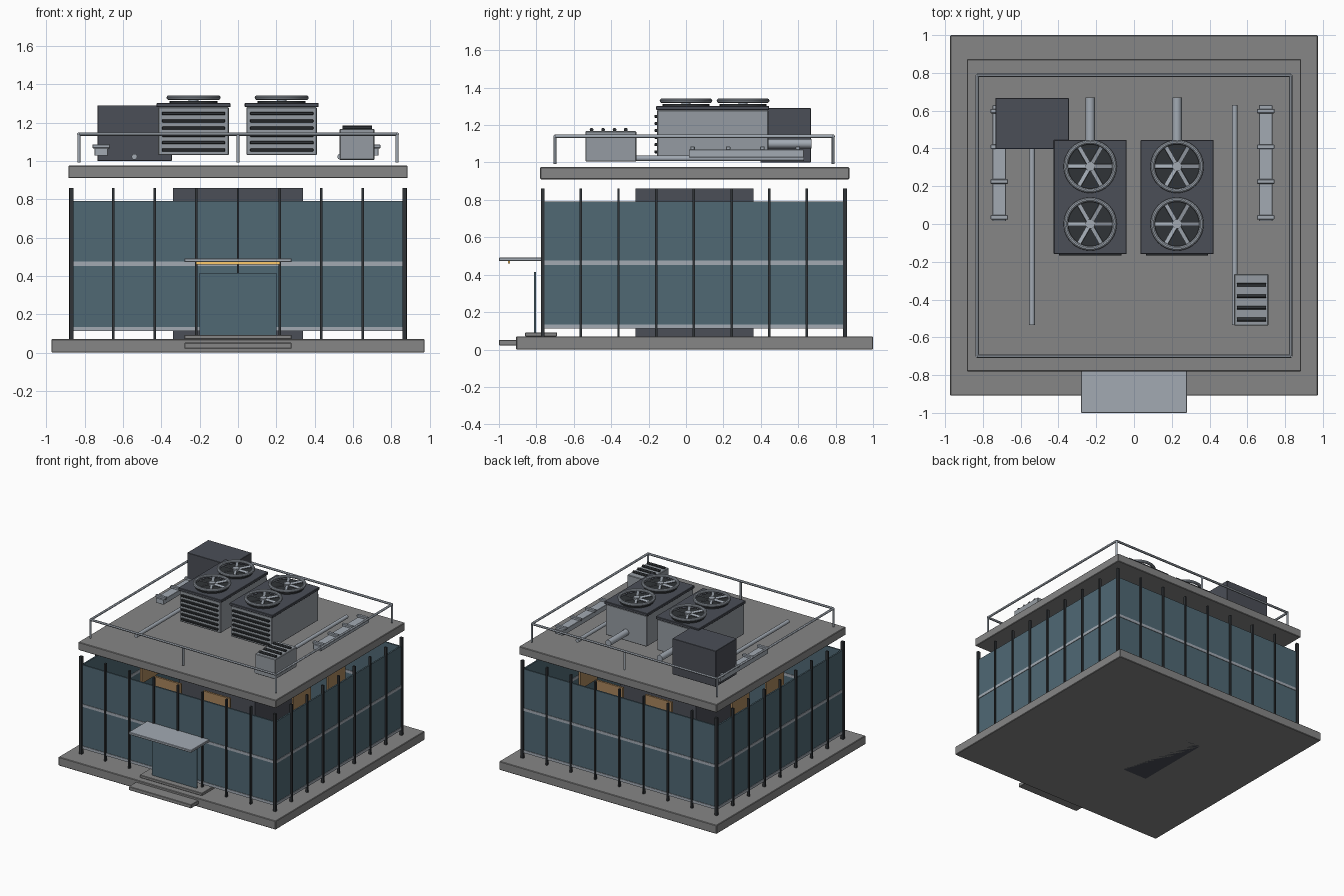
import bpy, math
from mathutils import Vector

if "Cube" in bpy.data.objects:
    bpy.data.objects.remove(bpy.data.objects["Cube"])


def mat(name, r, g, b):
    m = bpy.data.materials.new(name)
    m.diffuse_color = (r, g, b, 1)
    m.use_nodes = True
    m.node_tree.nodes["Principled BSDF"].inputs["Base Color"].default_value = m.diffuse_color
    return m


CONCRETE = mat("concrete", .24, .24, .24)
GLASS = mat("glass", .08, .14, .175)
FRAME = mat("dark_frame", .03, .034, .038)
CORE = mat("core_grey", .07, .077, .095)
METAL = mat("light_metal", .36, .4, .45)
PANEL = mat("unit_metal", .3, .33, .36)
TAN = mat("lit_interior", .4, .24, .11)
LIGHT = mat("warm_light", 1, .6, .15)


def box(name, x0, x1, y0, y1, z0, z1, m, bevel=0):
    bpy.ops.mesh.primitive_cube_add(size=1, location=((x0+x1)/2, (y0+y1)/2, (z0+z1)/2))
    o = bpy.context.object
    o.name = name
    o.scale = (x1-x0, y1-y0, z1-z0)
    bpy.ops.object.transform_apply(location=False, rotation=False, scale=True)
    o.data.materials.append(m)
    if bevel:
        b = o.modifiers.new("bevel", 'BEVEL')
        b.width, b.segments = bevel, 1
    return o


def rod(name, a, b, r, m, sides=16):
    a, b = Vector(a), Vector(b)
    d = b - a
    bpy.ops.mesh.primitive_cylinder_add(vertices=sides, radius=r, depth=d.length, location=(a+b)/2)
    o = bpy.context.object
    o.name = name
    o.rotation_euler = d.to_track_quat('Z', 'Y').to_euler()
    o.data.materials.append(m)
    bpy.ops.object.shade_smooth_by_angle()
    return o


# Slabs, core and entrance steps
box("base_slab", -.973, .973, -.908, 1, 0, .07, CONCRETE, .004)
box("roof_slab", -.885, .885, -.78, .873, .91, .975, CONCRETE, .004)
box("service_core", -.34, .34, -.27, .36, 0, .86, CORE)
box("lower_step", -.28, .28, -1, -.88, .022, .052, CONCRETE, .003)
box("upper_step", -.28, .28, -.86, -.69, .07, .092, CONCRETE, .003)

# Glass walls and horizontal bands on all four sides
X, Y0, Y1 = .865, -.757, .843
T = .006
sides = [("front", -X, X, Y0-T, Y0+T), ("back", -X, X, Y1-T, Y1+T),
         ("left", -X-T, -X+T, Y0, Y1), ("right", X-T, X+T, Y0, Y1)]
for n, x0, x1, y0, y1 in sides:
    box(n+"_lower_glass", x0, x1, y0, y1, .13, .458, GLASS)
    box(n+"_upper_glass", x0, x1, y0, y1, .472, .79, GLASS)
    for z0, z1 in ((.113, .135), (.453, .475)):
        box(n+"_band", x0-.004, x1+.004, y0-.004, y1+.004, z0, z1, METAL)

# Mullions and corner posts
for i in range(9):
    r = .011 if i in (0, 8) else .0065
    x = -.868 + i*.217
    y = -.764 + i*.2015
    for yy in (-.766, .85):
        box("mullion", x-r, x+r, yy-.01, yy+.01, .07, .86, FRAME)
    if 0 < i < 8:
        for xx in (-.872, .872):
            box("side_mullion", xx-.01, xx+.01, y-r, y+r, .07, .86, FRAME)

# Interior partitions seen through the gap under the roof
for x in (-.22, .22):
    for y in (-.58, .66):
        box("interior_panel", x-.12, x+.12, y-.008, y+.008, .5, .77, TAN)
for y in (-.16, .28):
    for x in (-.68, .68):
        box("interior_side_panel", x-.008, x+.008, y-.11, y+.11, .5, .77, TAN)

# Entrance door, canopy and light
box("door_glass", -.2, .2, -.812, -.802, .09, .415, GLASS)
box("canopy", -.28, .28, -1, -.765, .472, .492, METAL, .003)
box("canopy_light", -.22, .22, -.953, -.94, .46, .474, LIGHT)

# Roof railing
RX, RY0, RY1, RZ = .83, -.7, .787, 1.14
corners = [(-RX, RY0), (RX, RY0), (RX, RY1), (-RX, RY1)]
for i, c in enumerate(corners):
    d = corners[(i+1) % 4]
    rod("rail", (*c, RZ), (*d, RZ), .009, METAL, 12)
for x, y in corners + [(0, RY0), (0, RY1)]:
    rod("rail_post", (x, y, .993), (x, y, RZ), .008, METAL, 12)


def fan(x, y):
    rod("fan_well", (x, y, 1.3), (x, y, 1.312), .125, FRAME, 32)
    bpy.ops.mesh.primitive_torus_add(location=(x, y, 1.33), major_radius=.129, minor_radius=.012,
                                     major_segments=40, minor_segments=10)
    o = bpy.context.object
    o.name = "fan_ring"
    o.data.materials.append(METAL)
    bpy.ops.object.shade_smooth_by_angle()
    for k in range(6):
        a = math.radians(60*k)
        blade = box("fan_blade", .015, .122, -.011, .011, -.003, .003, METAL)
        # put the blade's own origin at the hub before turning it
        for v in blade.data.vertices:
            v.co.x += .0685
        blade.location = (x, y, 1.325)
        blade.rotation_euler = (math.radians(18), 0, a)
        blade.rotation_mode = 'XYZ'
    rod("fan_hub", (x, y, 1.312), (x, y, 1.336), .025, METAL, 20)


# Two cooling units with louvres, fans and rear ducts
for cx in (-.232, .228):
    box("cooling_unit", cx-.184, cx+.184, -.155, .44, 1.03, 1.28, PANEL, .004)
    box("unit_lid", cx-.193, cx+.193, -.16, .445, 1.28, 1.302, CORE, .003)
    for k in range(6):
        z = 1.057 + k*.038
        box("louvre", cx-.165, cx+.165, -.168, -.15, z-.008, z+.008, FRAME, .003)
    for y in (0, .305):
        fan(cx, y)
    rod("rear_duct", (cx, .43, 1.1), (cx, .67, 1.1), .025, METAL, 24)

# Plant room box
box("plant_box", -.733, -.345, .397, .667, 1.0, 1.29, CORE, .002)

# Small vent box with rods on its lid
box("vent_box", .53, .712, -.538, -.265, 1.005, 1.167, PANEL, .004)
for y in (-.505, -.443, -.382, -.322):
    rod("vent_slat", (.545, y, 1.175), (.698, y, 1.175), .01, FRAME, 12)

# Roof pipes
rod("left_pipe", (-.54, -.535, 1.022), (-.54, .4, 1.022), .015, METAL)
rod("right_pipe", (.533, -.535, 1.022), (.533, .63, 1.022), .015, METAL)

# Cable trays with straps
for cx in (-.713, .697):
    box("cable_tray", cx-.035, cx+.035, .015, .63, 1.027, 1.068, METAL, .002)
    for y in (.035, .225, .408, .598):
        box("tray_strap", cx-.046, cx+.046, y-.012, y+.012, 1.066, 1.086, METAL, .003)
